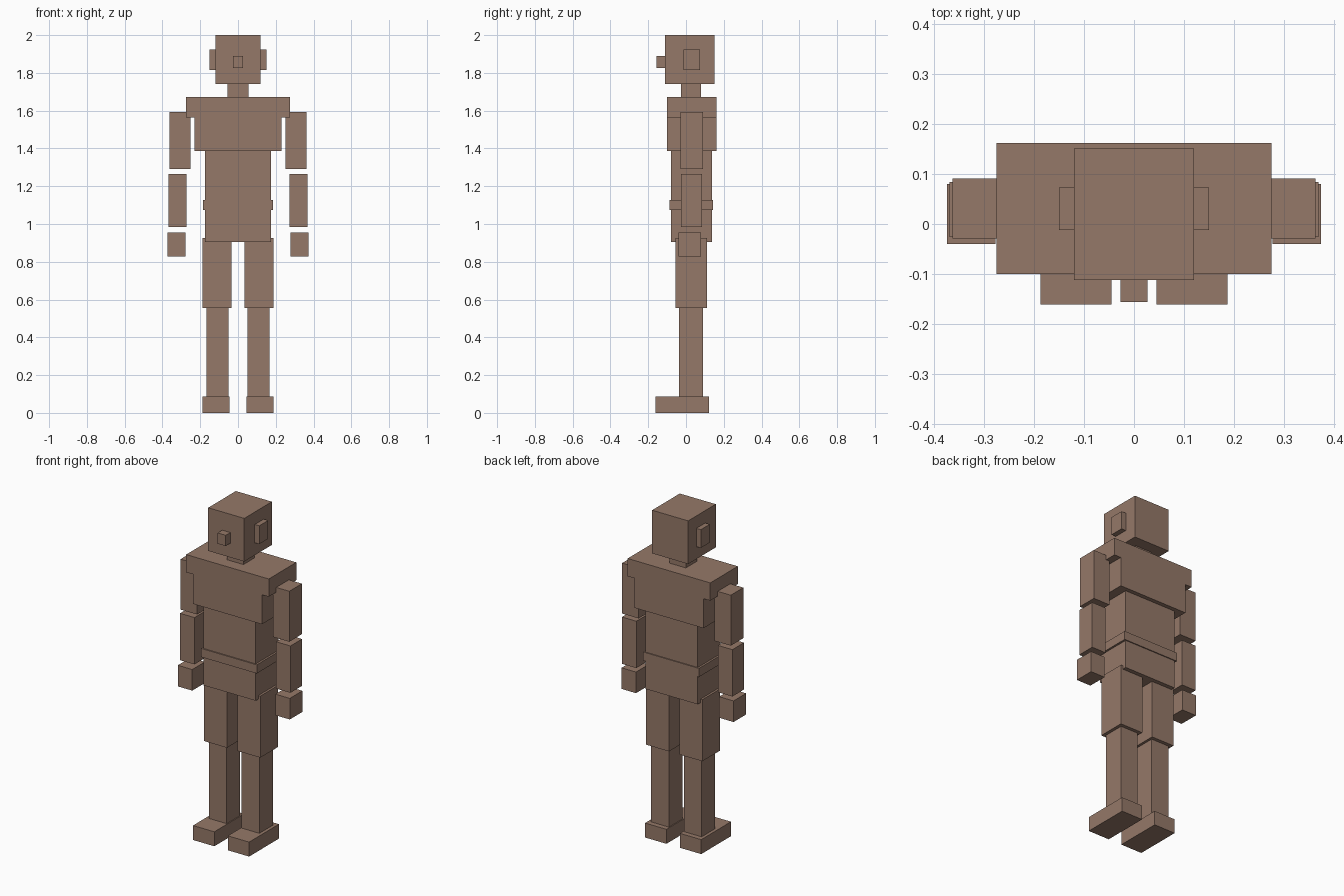
import bpy
import bmesh
from mathutils import Vector

if "Cube" in bpy.data.objects:
    bpy.data.objects.remove(bpy.data.objects["Cube"])

skin = bpy.data.materials.new("brown")
skin.diffuse_color = (0.30, 0.19, 0.14, 1)
skin.use_nodes = True
skin.node_tree.nodes["Principled BSDF"].inputs["Base Color"].default_value = skin.diffuse_color


def box(name, x, y, z):
    """Axis-aligned box from (min, max) ranges."""
    bm = bmesh.new()
    bmesh.ops.create_cube(bm, size=1)
    lo, hi = Vector((x[0], y[0], z[0])), Vector((x[1], y[1], z[1]))
    for v in bm.verts:
        v.co = v.co * (hi - lo) + (lo + hi) / 2
    mesh = bpy.data.meshes.new(name)
    bm.to_mesh(mesh)
    bm.free()
    mesh.materials.append(skin)
    obj = bpy.data.objects.new(name, mesh)
    bpy.context.collection.objects.link(obj)


def centred(name, half, y, z):
    box(name, (-half, half), y, z)


def pair(name, x, y, z):
    box("right_" + name, x, y, z)
    box("left_" + name, (-x[1], -x[0]), y, z)


# Head and neck
centred("head", 0.12, (-0.112, 0.151), (1.74, 2.0))
centred("nose", 0.027, (-0.156, -0.112), (1.825, 1.89))
pair("ear", (0.12, 0.15), (-0.012, 0.073), (1.815, 1.925))
centred("neck", 0.055, (-0.027, 0.08), (1.672, 1.74))

# Torso
centred("shoulders", 0.275, (-0.1, 0.162), (1.565, 1.672))
centred("chest", 0.23, (-0.1, 0.162), (1.387, 1.565))
centred("waist", 0.174, (-0.08, 0.137), (0.904, 1.387))
centred("belt", 0.186, (-0.087, 0.143), (1.074, 1.126))

# Arms
pair("upper_arm", (0.252, 0.362), (-0.029, 0.091), (1.29, 1.594))
pair("forearm", (0.272, 0.368), (-0.026, 0.084), (1.265, 0.983)[::-1])
pair("hand", (0.277, 0.373), (-0.04, 0.08), (0.829, 0.956))

# Legs
pair("thigh", (0.035, 0.187), (-0.055, 0.112), (0.555, 0.926))
pair("shin", (0.05, 0.168), (-0.036, 0.091), (0.087, 0.555))
pair("foot", (0.045, 0.187), (-0.161, 0.122), (0.0, 0.087))
